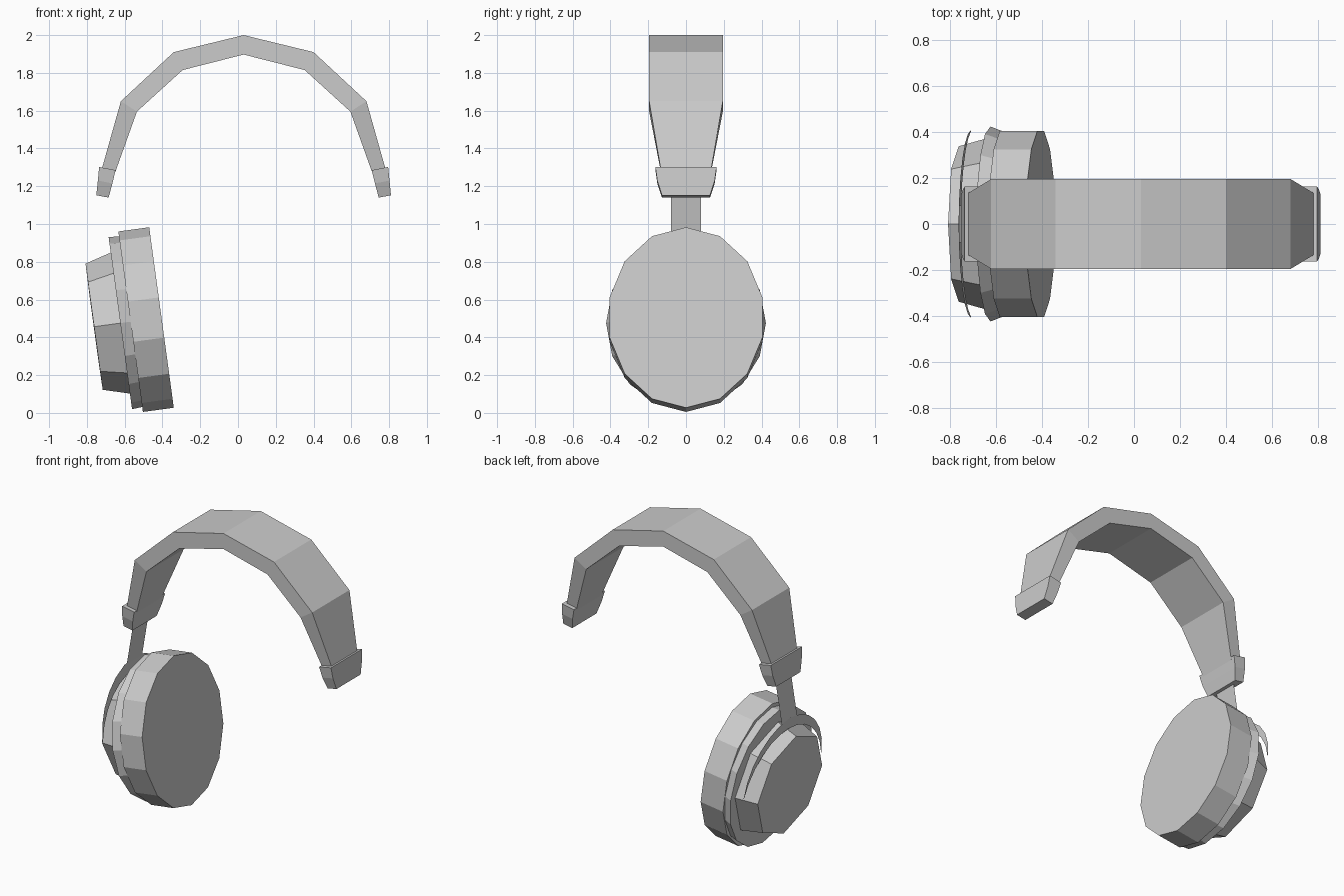
import bpy, bmesh
from math import sin, cos, pi
from mathutils import Vector

if "Cube" in bpy.data.objects:
    bpy.data.objects.remove(bpy.data.objects["Cube"])

MID = 0.03                                   # symmetry line of the headband
ORIGIN = Vector((-0.405, 0, 0.505))          # centre of the cushion's inner face
AXIS = Vector((-0.991, 0, -0.135))           # outward axis of the tilted ear cup
UP = Vector((-0.135, 0, 0.991))


def cup_point(u, y, v):
    return ORIGIN + AXIS * u + UP * v + Vector((0, y, 0))


def make(name, bm, closed=True):
    if closed:
        bmesh.ops.recalc_face_normals(bm, faces=bm.faces)
    me = bpy.data.meshes.new(name)
    bm.to_mesh(me)
    bm.free()
    ob = bpy.data.objects.new(name, me)
    bpy.context.collection.objects.link(ob)
    return ob


def loft(name, rings, caps=True):
    """Skin a list of equal-length point rings."""
    bm = bmesh.new()
    rows = [[bm.verts.new(p) for p in r] for r in rings]
    n = len(rows[0])
    for a, b in zip(rows, rows[1:]):
        for i in range(n):
            j = (i + 1) % n
            bm.faces.new((a[i], a[j], b[j], b[i]))
    if caps:
        bm.faces.new(rows[0])
        bm.faces.new(rows[-1])
    return make(name, bm)


def section(outer, inner, w_out, w_in=None):
    """Rectangular cross-section across the band."""
    w_in = w_in or w_out
    (ox, oz), (ix, iz) = outer, inner
    return [(ox, -w_out, oz), (ox, w_out, oz), (ix, w_in, iz), (ix, -w_in, iz)]


def flip(ring):
    return [(2 * MID - x, y, z) for x, y, z in ring]


def disc(name, n, profile):
    """Elliptical turned part on the cup axis; profile rows are (u, ry, rz)."""
    return loft(name, [[cup_point(u, ry * sin(2 * pi * i / n), rz * cos(2 * pi * i / n))
                        for i in range(n)] for u, ry, rz in profile])


# Headband arch
half = [section((-0.727, 1.27), (-0.655, 1.26), 0.13),
        section((-0.62, 1.65), (-0.535, 1.595), 0.195),
        section((-0.34, 1.91), (-0.293, 1.815), 0.195)]
top = section((MID, 2.0), (MID, 1.897), 0.195)
loft("headband", half + [top] + [flip(r) for r in reversed(half)])

# End blocks on both ends of the band
block = [section((-0.735, 1.302), (-0.648, 1.285), 0.162),
         section((-0.742, 1.23), (-0.665, 1.215), 0.152),
         section((-0.75, 1.152), (-0.685, 1.14), 0.127)]
loft("left_end_block", block)
loft("right_end_block", [flip(r) for r in block])

# Ear cup: cushion, rim plate and outer shell
disc("ear_cushion", 14, [(0, 0.415, 0.482), (0.165, 0.415, 0.482)])
disc("rim_plate", 16, [(0.16, 0.40, 0.455), (0.22, 0.423, 0.46)])
disc("outer_shell", 8, [(0.215, 0.378, 0.378), (0.36, 0.337, 0.337), (0.362, 0.16, 0.16)])

# Yoke: thin flat arch with pointed tips, joined to the slider
bm = bmesh.new()
steps = 12
pairs = []
for i in range(steps + 1):
    t = -1 + 2 * i / steps
    a = t * pi * 0.47
    inner = 0.365 + 0.04 * abs(t) ** 2
    outer = 0.44 - 0.03 * abs(t)
    pairs.append([bm.verts.new(cup_point(0.30, r * sin(a), r * cos(a))) for r in (inner, outer)])
for p, q in zip(pairs, pairs[1:]):
    bm.faces.new((p[0], p[1], q[1], q[0]))
make("yoke", bm, False)

# Slider strip between block and yoke
bm = bmesh.new()
foot = cup_point(0.30, 0, 0.42)
bm.faces.new([bm.verts.new(p) for p in (
    (-0.705, -0.08, 1.2), (-0.705, 0.08, 1.2),
    (foot.x, 0.08, foot.z), (foot.x, -0.08, foot.z))])
make("slider", bm, False)
